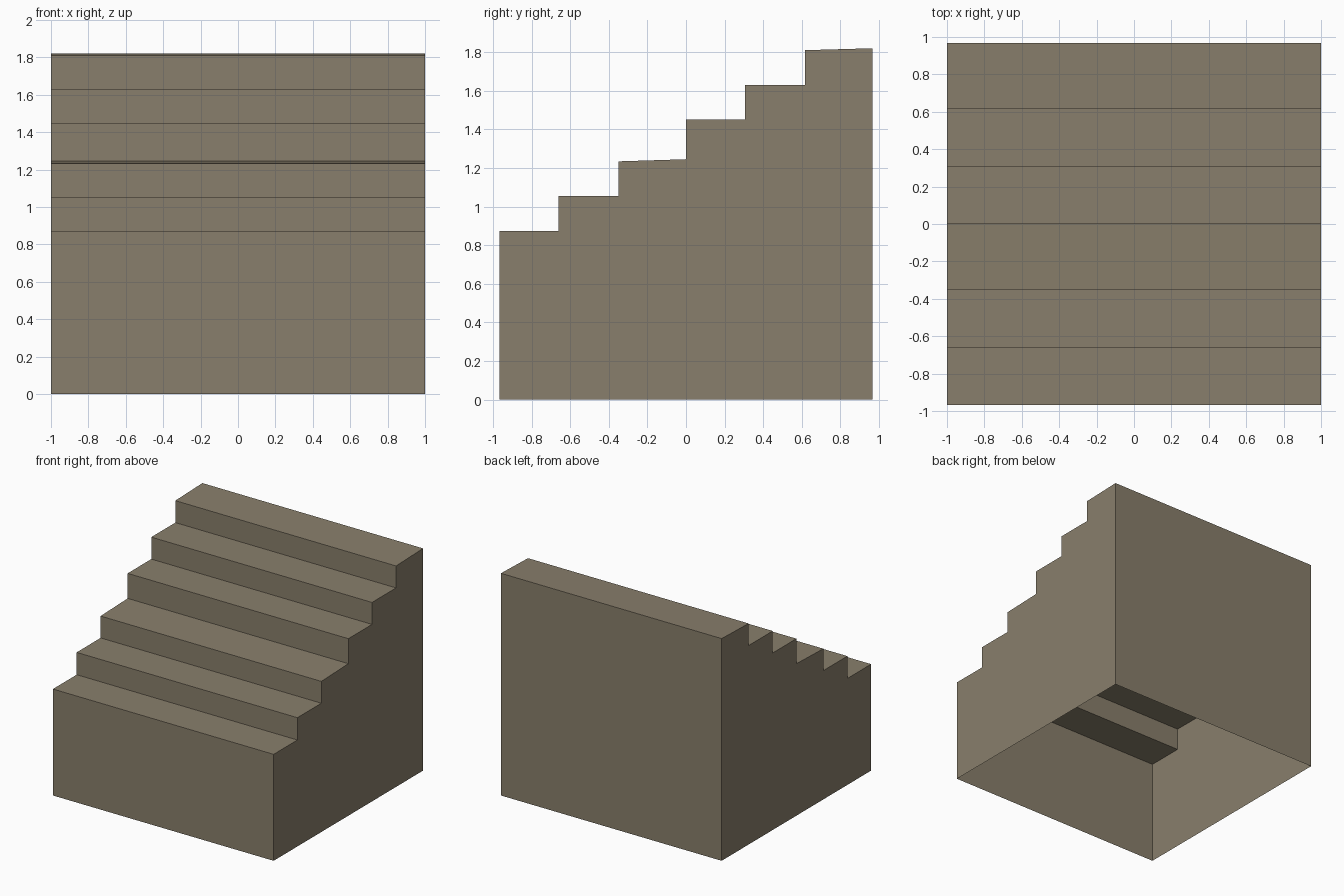
import bpy
import bmesh

cube = bpy.data.objects.get("Cube")
if cube:
    bpy.data.objects.remove(cube, do_unlink=True)

HALF_WIDTH = 1.0
BACK = 0.967

# One stone colour for the whole block
stone = bpy.data.materials.new("warm_grey_stone")
stone.use_nodes = True
colour = (0.25, 0.212, 0.149, 1.0)
stone.diffuse_color = colour
stone.node_tree.nodes["Principled BSDF"].inputs["Base Color"].default_value = colour

# Each step: front edge y, tread height at the front, tread height at the back
steps = [
    (-BACK, 0.872, 0.872),
    (-0.66, 1.055, 1.055),
    (-0.35, 1.234, 1.245),
    (0.0, 1.45, 1.45),
    (0.306, 1.63, 1.63),
    (0.617, 1.81, 1.82),
]

# Side outline, from the front foot up the steps to the back foot
outline = [(-BACK, 0.0)]
ends = [step[0] for step in steps[1:]] + [BACK]
for (start, z_front, z_back), end in zip(steps, ends):
    outline += [(start, z_front), (end, z_back)]
outline.append((BACK, 0.0))

bm = bmesh.new()
left = [bm.verts.new((HALF_WIDTH, y, z)) for y, z in outline]
right = [bm.verts.new((-HALF_WIDTH, y, z)) for y, z in outline]

# Side walls
bm.faces.new(left)
bm.faces.new(reversed(right))

# Front wall, treads, risers and back wall; the underside stays open
for i in range(len(outline) - 1):
    bm.faces.new((left[i + 1], left[i], right[i], right[i + 1]))

bmesh.ops.recalc_face_normals(bm, faces=bm.faces)
# Keep the walls facing outward despite the open underside
bm.faces.ensure_lookup_table()
if bm.faces[0].normal.x < 0:
    bmesh.ops.reverse_faces(bm, faces=bm.faces)

mesh = bpy.data.meshes.new("stair_block")
bm.to_mesh(mesh)
bm.free()
mesh.materials.append(stone)
stair_block = bpy.data.objects.new("stair_block", mesh)
bpy.context.collection.objects.link(stair_block)
